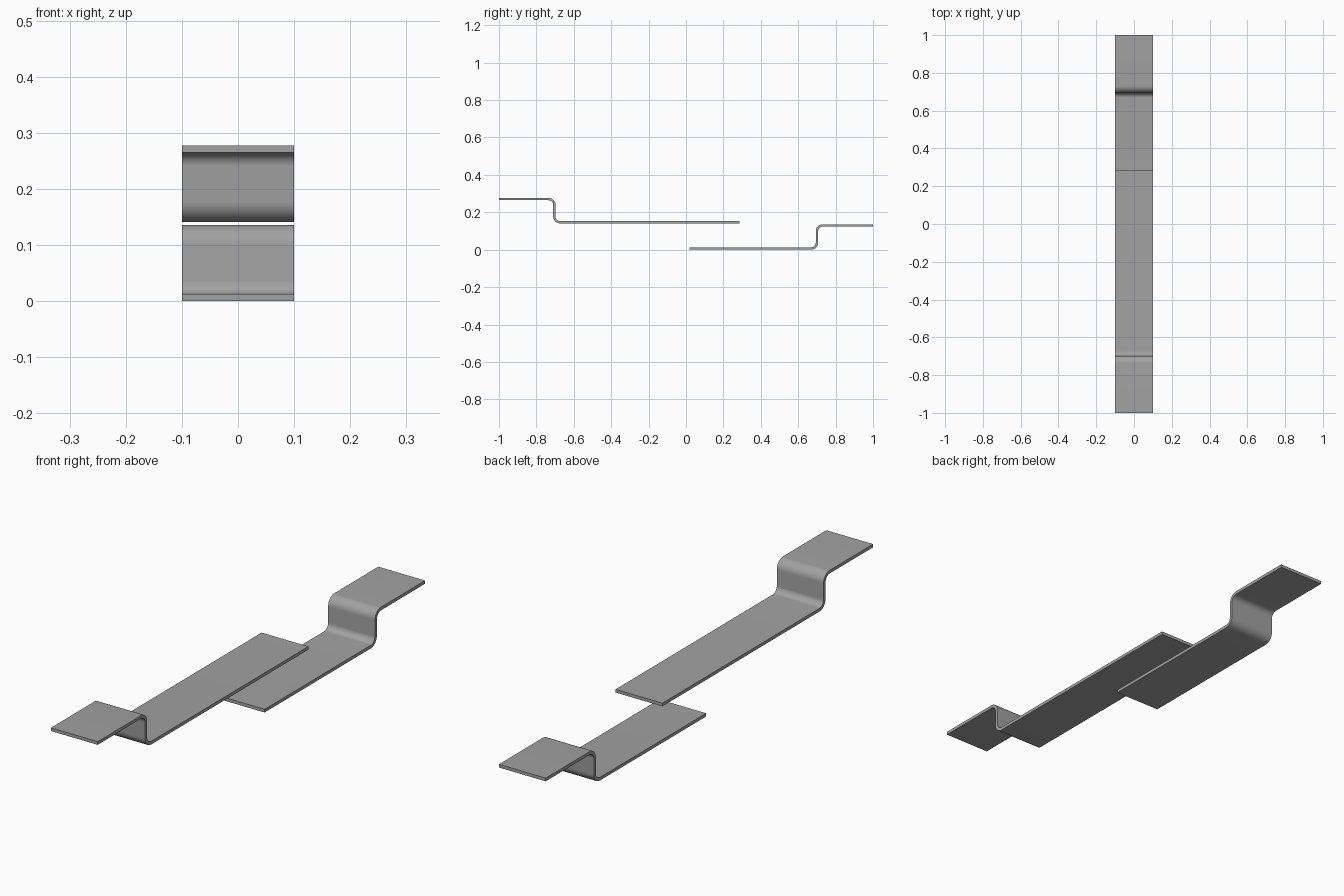
import bpy, bmesh
from math import sin, cos, pi

cube = bpy.data.objects.get("Cube")
if cube:
    bpy.data.objects.remove(cube, do_unlink=True)

steel = bpy.data.materials.new("grey steel")
steel.use_nodes = True
grey = (0.36, 0.36, 0.36, 1)
steel.diffuse_color = grey
steel.node_tree.nodes["Principled BSDF"].inputs["Base Color"].default_value = grey

WIDTH, THICK, RISE = 0.2, 0.0125, 0.1235
RADIUS = 0.031          # bend radius at mid-thickness
STEPS = 10


def strap(name, y_low, y_bend, y_high, z_base):
    """Flat bar with a joggle: low plate, riser at y_bend, high plate."""
    d = 1 if y_high > y_low else -1
    h = THICK / 2
    z0, z1 = z_base + h, z_base + h + RISE
    upper, lower = [(y_low, z0 + h)], [(y_low, z0 - h)]
    # lower bend, curving up into the riser
    for i in range(STEPS + 1):
        a = pi / 2 * i / STEPS
        for side, r in ((upper, RADIUS - h), (lower, RADIUS + h)):
            side.append((y_bend + d * (r * sin(a) - RADIUS), z0 + RADIUS - r * cos(a)))
    # upper bend, levelling out onto the high plate
    for i in range(STEPS + 1):
        a = pi / 2 * i / STEPS
        for side, r in ((upper, RADIUS + h), (lower, RADIUS - h)):
            side.append((y_bend + d * (RADIUS - r * cos(a)), z1 - RADIUS + r * sin(a)))
    upper.append((y_high, z1 + h))
    lower.append((y_high, z1 - h))

    # extrude the profile across the width
    bm = bmesh.new()
    face = bm.faces.new([bm.verts.new((-WIDTH / 2, y, z)) for y, z in upper + lower[::-1]])
    new = bmesh.ops.extrude_face_region(bm, geom=[face])["geom"]
    verts = [v for v in new if isinstance(v, bmesh.types.BMVert)]
    bmesh.ops.translate(bm, verts=verts, vec=(WIDTH, 0, 0))
    bmesh.ops.recalc_face_normals(bm, faces=bm.faces)
    mesh = bpy.data.meshes.new(name)
    bm.to_mesh(mesh)
    bm.free()
    mesh.materials.append(steel)
    obj = bpy.data.objects.new(name, mesh)
    bpy.context.collection.objects.link(obj)
    bpy.ops.object.select_all(action="DESELECT")
    obj.select_set(True)
    bpy.context.view_layer.objects.active = obj
    bpy.ops.object.shade_smooth_by_angle(angle=pi / 6)


strap("lower_strap", 0.02, 0.70, 1.0, 0)
strap("upper_strap", 0.287, -0.704, -1.0, 0.141)
